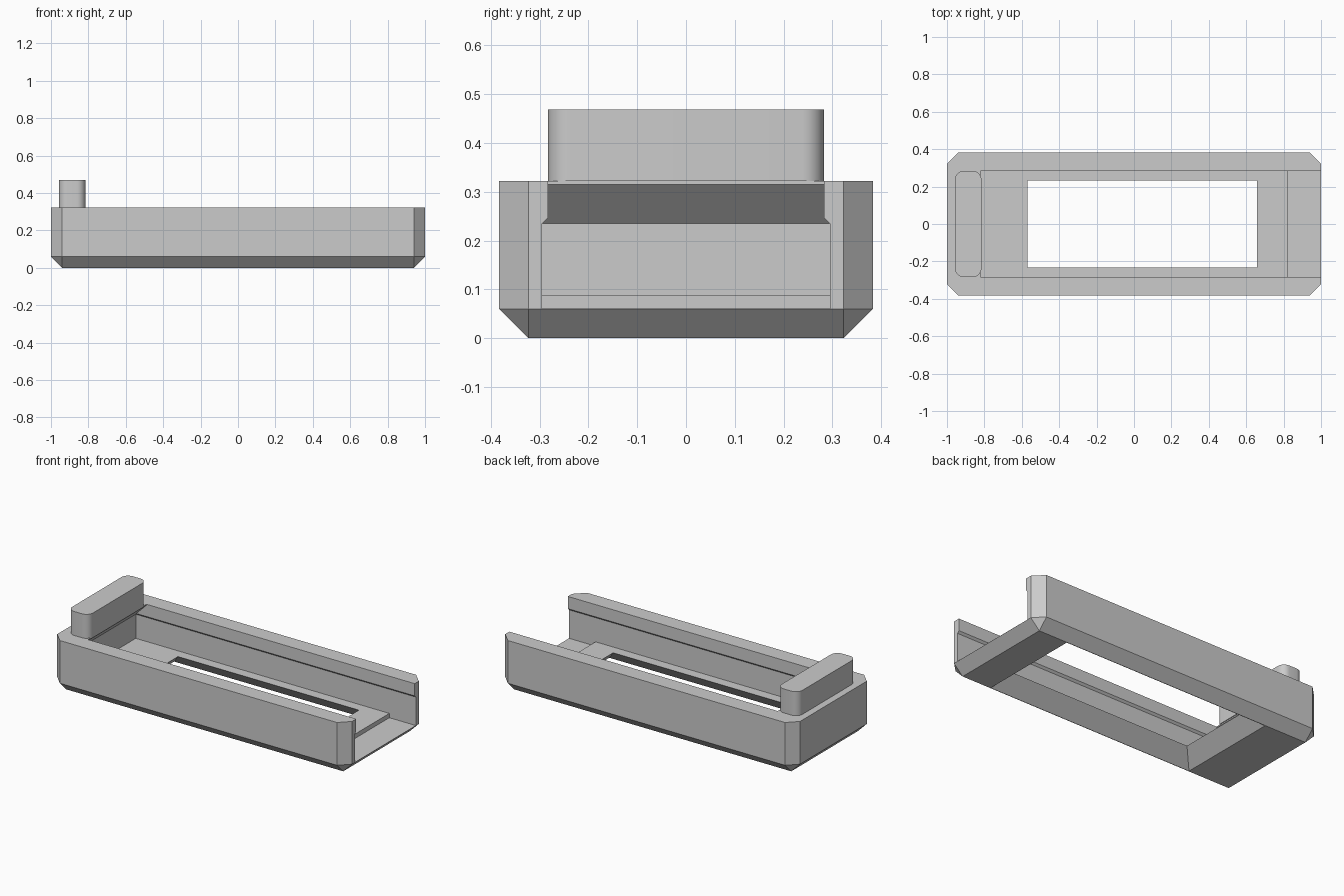
import bpy, bmesh

if "Cube" in bpy.data.objects:
    bpy.data.objects.remove(bpy.data.objects["Cube"])

grey = bpy.data.materials.new("light_grey")
grey.use_nodes = True
COLOUR = (0.6, 0.6, 0.6, 1)
grey.diffuse_color = COLOUR
grey.node_tree.nodes["Principled BSDF"].inputs["Base Color"].default_value = COLOUR


def loft(name, rings):
    """Solid skinned through stacked rings of (list of xy, z)."""
    bm = bmesh.new()
    loops = [[bm.verts.new((x, y, z)) for x, y in pts] for pts, z in rings]
    n = len(loops[0])
    bm.faces.new(loops[0][::-1])
    bm.faces.new(loops[-1])
    for low, high in zip(loops, loops[1:]):
        for i in range(n):
            j = (i + 1) % n
            bm.faces.new((low[i], low[j], high[j], high[i]))
    bmesh.ops.remove_doubles(bm, verts=bm.verts, dist=1e-5)
    bmesh.ops.recalc_face_normals(bm, faces=bm.faces)
    mesh = bpy.data.meshes.new(name)
    bm.to_mesh(mesh)
    bm.free()
    mesh.materials.append(grey)
    obj = bpy.data.objects.new(name, mesh)
    bpy.context.collection.objects.link(obj)
    return obj


def rect(x0, x1, y):
    return [(x0, -y), (x1, -y), (x1, y), (x0, y)]


def octagon(x, y, cx, cy):
    return [(x - cx, -y), (x, -y + cy), (x, y - cy), (x - cx, y),
            (cx - x, y), (-x, y - cy), (-x, cy - y), (cx - x, -y)]


def cut(obj, cutter):
    cutter.hide_render = True
    mod = obj.modifiers.new("cut", "BOOLEAN")
    mod.operation = "DIFFERENCE"
    mod.solver = "EXACT"
    mod.object = cutter
    bpy.context.view_layer.update()
    graph = bpy.context.evaluated_depsgraph_get()
    mesh = bpy.data.meshes.new_from_object(obj.evaluated_get(graph))
    obj.modifiers.clear()
    obj.data = mesh
    bpy.data.objects.remove(cutter)


# Tray body: chamfered upright corners and chamfered underside
C = 0.06
outer = octagon(1, 0.383, C, C)
tray = loft("tray", [(octagon(1 - C, 0.383 - C, 0, 0), 0), (outer, C), (outer, 0.322)])

# Sliding channel, open at one end, with overhanging lips and a sloped end wall
END = 1.1
cut(tray, loft("channel_cutter", [
    (rect(-0.9, END, 0.295), 0.087),
    (rect(-0.9, END, 0.295), 0.235),
    (rect(-0.888, END, 0.283), 0.247),
    (rect(-0.82, END, 0.283), 0.315),
    (rect(-0.82, END, 0.283), 0.4)]))

# Lower step of the floor at the open end
step = rect(0.82, END, 0.295)
cut(tray, loft("step_cutter", [(step, 0.0605), (step, 0.15)]))

# Window through the floor, flared towards the underside
F = 0.107
window = rect(-0.57, 0.657, 0.233)
cut(tray, loft("window_cutter", [
    (rect(-0.57 - F, 0.657 + F, 0.233 + F), 0.087 - F),
    (window, 0.087), (window, 0.15)]))

# Rounded stop block standing on the closed end
block = rect(-0.957, -0.816, 0.283)
stop = loft("stop_block", [(block, 0.322), (block, 0.469)])
bm = bmesh.new()
bm.from_mesh(stop.data)
upright = [e for e in bm.edges if abs(e.verts[0].co.z - e.verts[1].co.z) > 0.1]
bmesh.ops.bevel(bm, geom=upright, offset=0.045, segments=8, profile=0.5, affect="EDGES")
bm.to_mesh(stop.data)
bm.free()
bpy.ops.object.select_all(action="DESELECT")
stop.select_set(True)
bpy.context.view_layer.objects.active = stop
bpy.ops.object.shade_smooth_by_angle(angle=0.6)
